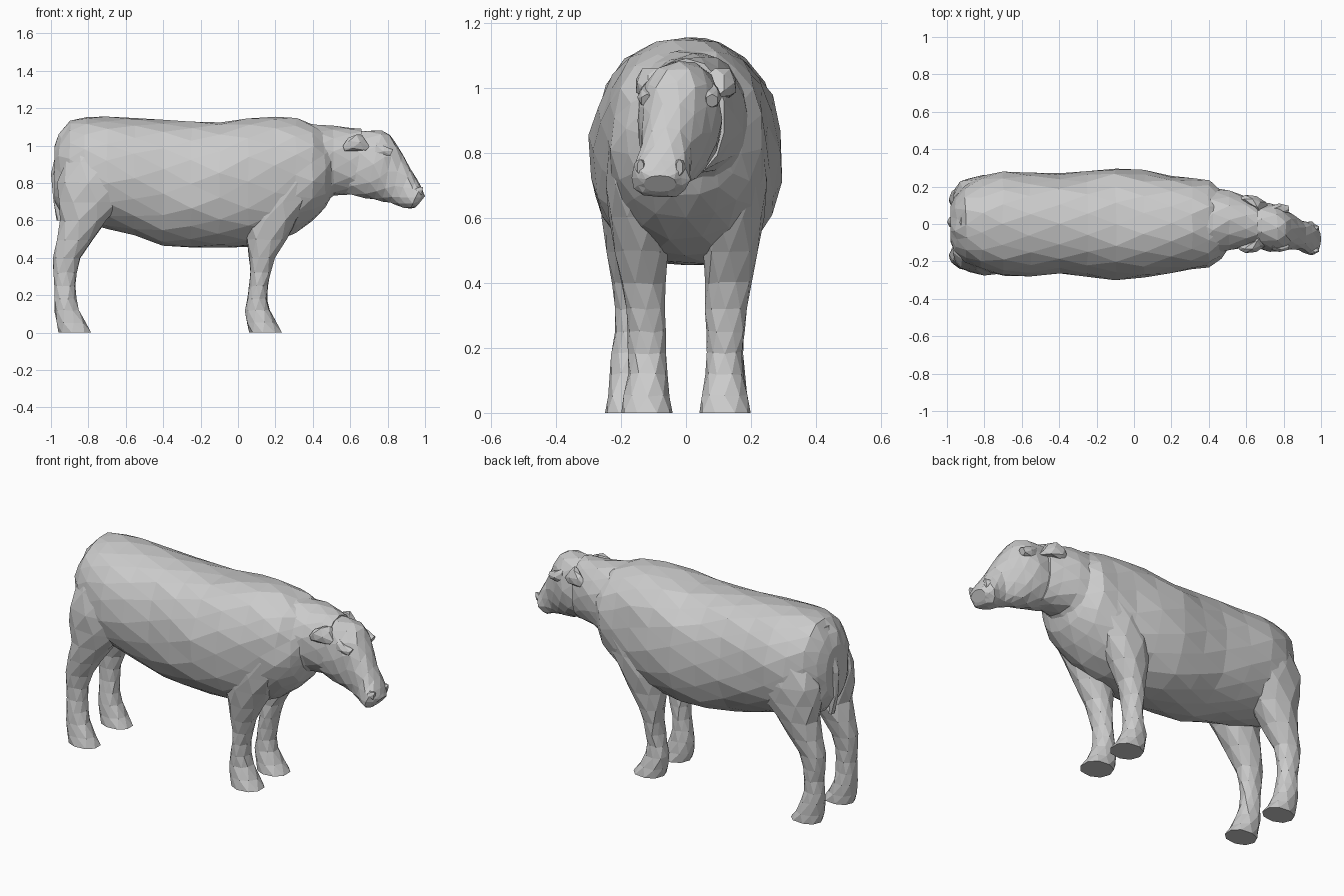
import bpy, bmesh, math, random
from mathutils import Vector

random.seed(4)
cube = bpy.data.objects.get("Cube")
if cube:
    bpy.data.objects.remove(cube)

hide = bpy.data.materials.new("grey_hide")
hide.use_nodes = True
grey = (0.6, 0.6, 0.6, 1)
hide.diffuse_color = grey
hide.node_tree.nodes["Principled BSDF"].inputs["Base Color"].default_value = grey


def along(keys, t):
    """Smooth curve through evenly spaced key values; t runs from 0 to 1."""
    last = len(keys) - 1
    i = min(int(t * last), max(last - 1, 0))
    f = t * last - i
    before, start = keys[max(i - 1, 0)], keys[i]
    end, after = keys[min(i + 1, last)], keys[min(i + 2, last)]
    slope_in, slope_out = (end - before) / 2, (after - start) / 2
    bend = f * f * (3 - 2 * f)
    return (start + (end - start) * bend
            + slope_in * f * (1 - f) ** 2 - slope_out * f * f * (1 - f))


def power(value, exponent):
    return math.copysign(abs(value) ** exponent, value)


def loft(name, rings, sides, back_x, back_z, front_x, front_z, middle_y, half_width,
         jitter=0.0):
    """Skin of rounded rings, each spanning a back edge and a front edge."""
    bm = bmesh.new()
    skin = []
    for i in range(rings):
        t = i / (rings - 1)
        y = along(middle_y, t)
        width = along(half_width, t)
        back = Vector((along(back_x, t), y, along(back_z, t)))
        front = Vector((along(front_x, t), y, along(front_z, t)))
        rough = jitter if 0 < i < rings - 1 else 0
        ring = []
        for k in range(sides):
            angle = math.tau * (k + i % 2 / 2) / sides
            point = back.lerp(front, (1 - power(math.cos(angle), 0.9)) / 2)
            point.y += width * power(math.sin(angle), 0.9)
            point += Vector([random.uniform(-rough, rough) for axis in "xyz"])
            ring.append(bm.verts.new(point))
        skin.append(ring)

    # Alternate rings are turned half a step, giving triangular facets
    for i, (lower, upper) in enumerate(zip(skin, skin[1:])):
        for k in range(sides):
            n = (k + 1) % sides
            if i % 2:
                bm.faces.new((lower[k], upper[n], upper[k]))
                bm.faces.new((lower[k], lower[n], upper[n]))
            else:
                bm.faces.new((lower[k], lower[n], upper[k]))
                bm.faces.new((lower[n], upper[n], upper[k]))
    bm.faces.new(skin[0])
    bm.faces.new(skin[-1])
    bmesh.ops.recalc_face_normals(bm, faces=bm.faces)

    mesh = bpy.data.meshes.new(name)
    bm.to_mesh(mesh)
    bm.free()
    mesh.materials.append(hide)
    bpy.context.collection.objects.link(bpy.data.objects.new(name, mesh))


# Barrel, rump and brisket
body_x = [-0.98, -0.9, -0.7, -0.4, -0.1, 0.2, 0.4, 0.5]
loft("body", rings=15, sides=18, jitter=0.007,
     back_x=body_x, back_z=[1, 1.14, 1.15, 1.14, 1.13, 1.16, 1.12, 1.05],
     front_x=body_x, front_z=[0.7, 0.6, 0.56, 0.47, 0.45, 0.48, 0.6, 0.73],
     middle_y=[0], half_width=[0.1, 0.21, 0.28, 0.27, 0.3, 0.26, 0.23, 0.14])

# Neck
neck_x = [0.36, 0.66]
loft("neck", rings=5, sides=14, jitter=0.004,
     back_x=neck_x, back_z=[1.12, 1.09],
     front_x=neck_x, front_z=[0.6, 0.73, 0.73],
     middle_y=[0, 0.02, 0], half_width=[0.2, 0.16, 0.12])

# Head, turned slightly to the right, from poll to muzzle
loft("head", rings=11, sides=12, jitter=0.004,
     back_x=[0.6, 0.77, 0.84, 0.92, 0.98, 1],
     back_z=[1.08, 1.08, 1.02, 0.88, 0.78, 0.73],
     front_x=[0.54, 0.68, 0.77, 0.85, 0.92, 0.96],
     front_z=[0.75, 0.72, 0.7, 0.68, 0.66, 0.68],
     middle_y=[0, -0.02, -0.03, -0.06, -0.08, -0.08],
     half_width=[0.1, 0.13, 0.11, 0.08, 0.09, 0.05])

# Tail lying against the rump
tail_z = [1.1, 0.6]
loft("tail", rings=5, sides=6,
     back_x=[-0.93, -1, -0.97], back_z=tail_z,
     front_x=[-0.9, -0.94, -0.94], front_z=tail_z,
     middle_y=[0.01], half_width=[0.03, 0.03, 0.02])

leg_z = [1, 0.8, 0.6, 0.4, 0.25, 0.12, 0]
for side, s in (("left", 1), ("right", -1)):
    # Legs from hip or shoulder down to the hoof
    loft(side + "_hind_leg", rings=13, sides=9, jitter=0.004,
         back_x=[-0.88, -0.97, -0.95, -0.99, -0.98, -0.98, -0.96], back_z=leg_z,
         front_x=[-0.6, -0.55, -0.7, -0.84, -0.87, -0.85, -0.78], front_z=leg_z,
         middle_y=[s * 0.15, s * 0.15 - 0.03],
         half_width=[0.08, 0.12, 0.1, 0.06, 0.05, 0.06, 0.07])
    loft(side + "_front_leg", rings=13, sides=9, jitter=0.004,
         back_x=[0.1, 0.05, 0.03, 0.06, 0.06, 0.04, 0.06], back_z=leg_z,
         front_x=[0.3, 0.4, 0.32, 0.2, 0.16, 0.17, 0.24], front_z=leg_z,
         middle_y=[s * 0.14, s * 0.14, s * 0.12, s * 0.12],
         half_width=[0.08, 0.11, 0.1, 0.07, 0.06, 0.06, 0.08])

    # Short folded ear, base to tip
    loft(side + "_ear", rings=4, sides=6,
         back_x=[0.66, 0.56], back_z=[1.06, 1.06, 1],
         front_x=[0.72, 0.57], front_z=[0.97],
         middle_y=[s * 0.09, s * 0.13, s * 0.13], half_width=[0.03, 0.03, 0.01])

    # Brow and eye ridge
    loft(side + "_eye", rings=3, sides=6,
         back_x=[0.74, 0.83], back_z=[1.02, 0.98],
         front_x=[0.73, 0.81], front_z=[0.94],
         middle_y=[s * 0.1 - 0.02], half_width=[0.02, 0.03, 0.02])

    # Nostril ridge
    loft(side + "_nostril", rings=3, sides=6,
         back_x=[0.95, 0.99], back_z=[0.78],
         front_x=[0.94, 0.98], front_z=[0.73],
         middle_y=[s * 0.06 - 0.08], half_width=[0.02, 0.02, 0.01])
